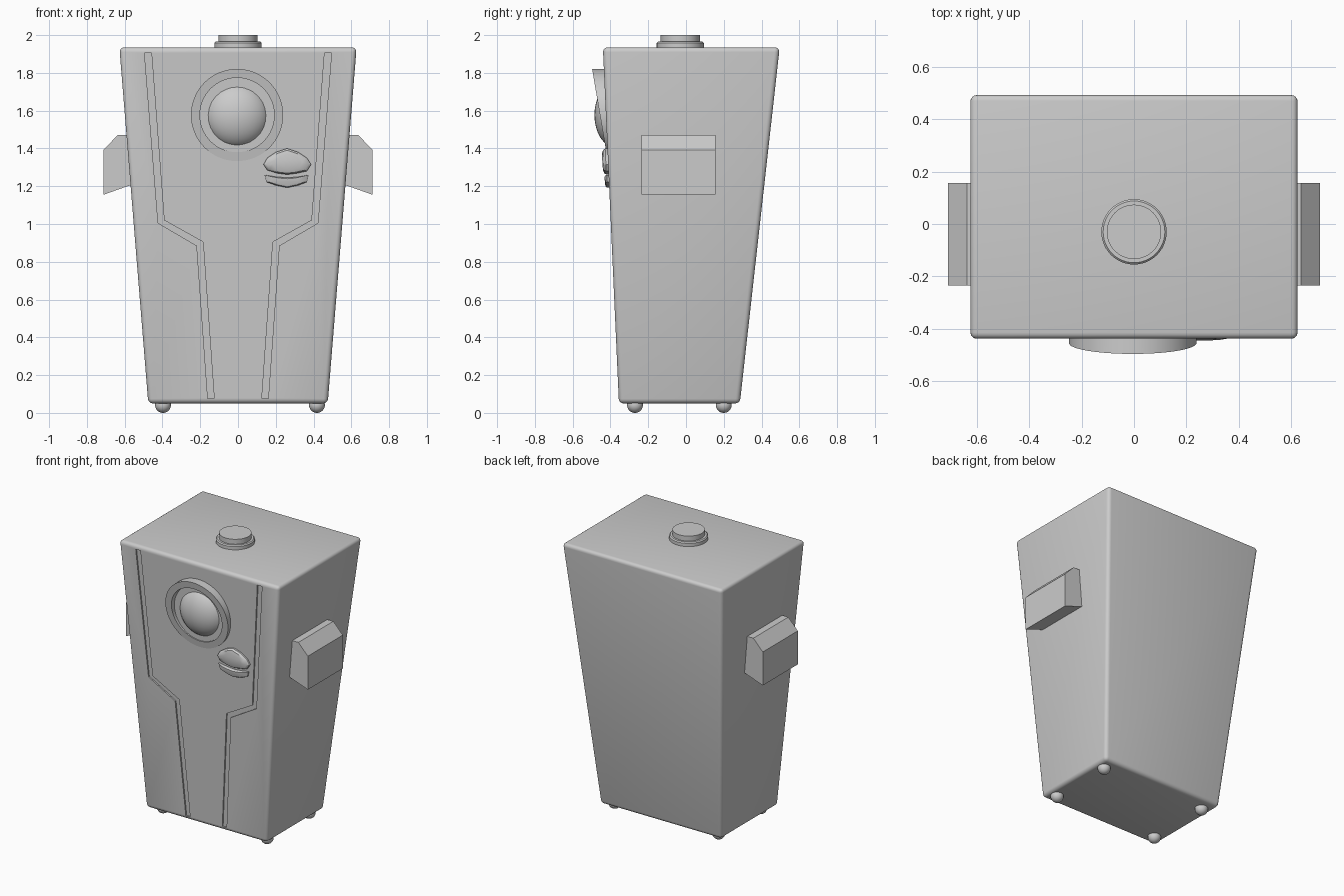
import bpy, bmesh
from math import sin, cos, pi, radians

cube = bpy.data.objects.get("Cube")
if cube:
    bpy.data.objects.remove(cube, do_unlink=True)

grey = bpy.data.materials.new("plain_grey")
grey.use_nodes = True
colour = (0.6, 0.6, 0.6, 1)
grey.diffuse_color = colour
grey.node_tree.nodes["Principled BSDF"].inputs["Base Color"].default_value = colour


def finish(obj, smooth=True):
    obj.data.materials.append(grey)
    bpy.ops.object.select_all(action='DESELECT')
    obj.select_set(True)
    bpy.context.view_layer.objects.active = obj
    if smooth:
        bpy.ops.object.shade_smooth_by_angle(angle=radians(35))
    return obj


def loft(name, loops, closed=False, bevel=0, smooth=True):
    """Skin equal-length loops; cap both ends, or join last to first."""
    bm = bmesh.new()
    rows = [[bm.verts.new(p) for p in loop] for loop in loops]
    n = len(rows[0])
    pairs = list(zip(rows, rows[1:]))
    if closed:
        pairs.append((rows[-1], rows[0]))
    else:
        bm.faces.new(rows[0])
        bm.faces.new(rows[-1])
    for a, b in pairs:
        for i in range(n):
            j = (i + 1) % n
            bm.faces.new((a[i], a[j], b[j], b[i]))
    bmesh.ops.recalc_face_normals(bm, faces=bm.faces)
    if bevel:
        bmesh.ops.bevel(bm, geom=bm.edges[:], offset=bevel, segments=4,
                        profile=0.5, affect='EDGES')
    mesh = bpy.data.meshes.new(name)
    bm.to_mesh(mesh)
    bm.free()
    obj = bpy.data.objects.new(name, mesh)
    bpy.context.collection.objects.link(obj)
    return finish(obj, smooth)


def front_y(z):
    """Depth of the sloping front panel at a height."""
    return -0.355 - 0.085 * (z - 0.05) / 1.885


def rect(x, y0, y1, z):
    return [(-x, y0, z), (x, y0, z), (x, y1, z), (-x, y1, z)]


def disc(r, z, cy):
    return [(r * cos(2 * pi * i / 48), cy + r * sin(2 * pi * i / 48), z) for i in range(48)]


def ball(name, loc, scale):
    bpy.ops.mesh.primitive_uv_sphere_add(segments=32, ring_count=16, location=loc)
    obj = bpy.context.object
    obj.name = name
    obj.scale = scale
    return finish(obj)


# Tapered case with rounded edges
body = loft("body", [rect(0.475, -0.355, 0.285, 0.05), rect(0.628, -0.44, 0.496, 1.935)],
            bevel=0.025)

# Stepped trim grooves cut into the front, mirrored
groove = [(0.495, 1.905), (0.423, 1.005), (0.218, 0.885), (0.16, 0.075),
          (0.126, 0.075), (0.185, 0.905), (0.391, 1.02), (0.458, 1.905)]
for side in (-1, 1):
    cutter = loft("groove_cutter",
                  [[(side * x, front_y(z) + d, z) for x, z in groove] for d in (-0.05, 0.01)],
                  smooth=False)
    cutter.hide_render = True
    cut = body.modifiers.new("groove", 'BOOLEAN')
    cut.operation = 'DIFFERENCE'
    cut.solver = 'EXACT'
    cut.object = cutter
    bpy.context.view_layer.objects.active = body
    bpy.ops.object.modifier_apply(modifier=cut.name)
    bpy.data.objects.remove(cutter, do_unlink=True)

# Eye: hooded ring that thins towards the bottom, with a domed lens
EX, EZ = -0.005, 1.577


def eye_loop(r, front):
    loop = []
    for i in range(64):
        a = 2 * pi * i / 64
        z = EZ + r * sin(a)
        y = -0.414 - 0.083 * (z - 1.333) / 0.488 if front else -0.39
        loop.append((EX + r * cos(a), y, z))
    return loop


loft("eye_ring", [eye_loop(0.244, False), eye_loop(0.244, True),
                  eye_loop(0.197, True), eye_loop(0.197, False)], closed=True)
ball("eye_lens", (EX, -0.37, EZ), (0.174, 0.115, 0.174))


# Lips: shallow rounded plates
def lip(name, outline, depth):
    cx = sum(p[0] for p in outline) / len(outline)
    cz = sum(p[1] for p in outline) / len(outline)
    loops = []
    for s, d in ((1, -0.02), (1, 0.4 * depth), (0.88, 0.8 * depth), (0.6, depth)):
        loops.append([(cx + s * (x - cx), front_y(z) - d, cz + s * (z - cz)) for x, z in outline])
    loft(name, loops)


lip("upper_lip", [(0.135, 1.315), (0.155, 1.35), (0.2, 1.38), (0.26, 1.4), (0.32, 1.38),
                  (0.365, 1.35), (0.387, 1.315), (0.365, 1.28), (0.31, 1.268), (0.26, 1.262),
                  (0.21, 1.268), (0.155, 1.285)], 0.03)
lip("lower_lip", [(0.14, 1.26), (0.2, 1.25), (0.26, 1.245), (0.32, 1.25), (0.374, 1.26),
                  (0.365, 1.222), (0.32, 1.205), (0.26, 1.192), (0.2, 1.205), (0.15, 1.222)], 0.022)

# Side arm housings
arm = [(0.5, 1.47), (0.638, 1.47), (0.712, 1.392), (0.712, 1.155), (0.5, 1.23)]
for side, label in ((1, "left"), (-1, "right")):
    loft(label + "_arm_block",
         [[(side * x, y, z) for x, z in arm] for y in (-0.235, 0.157)], smooth=False)

# Top button on its collar
loft("button_collar", [disc(0.125, 1.92, -0.03), disc(0.125, 1.958, -0.03),
                       disc(0.118, 1.965, -0.03)])
loft("top_button", [disc(0.104, 1.95, -0.03), disc(0.104, 2.0, -0.03)])

# Ball feet
for x in (-0.397, 0.418):
    for y in (-0.27, 0.2):
        ball("foot", (x, y, 0.042), (0.042, 0.042, 0.042))
